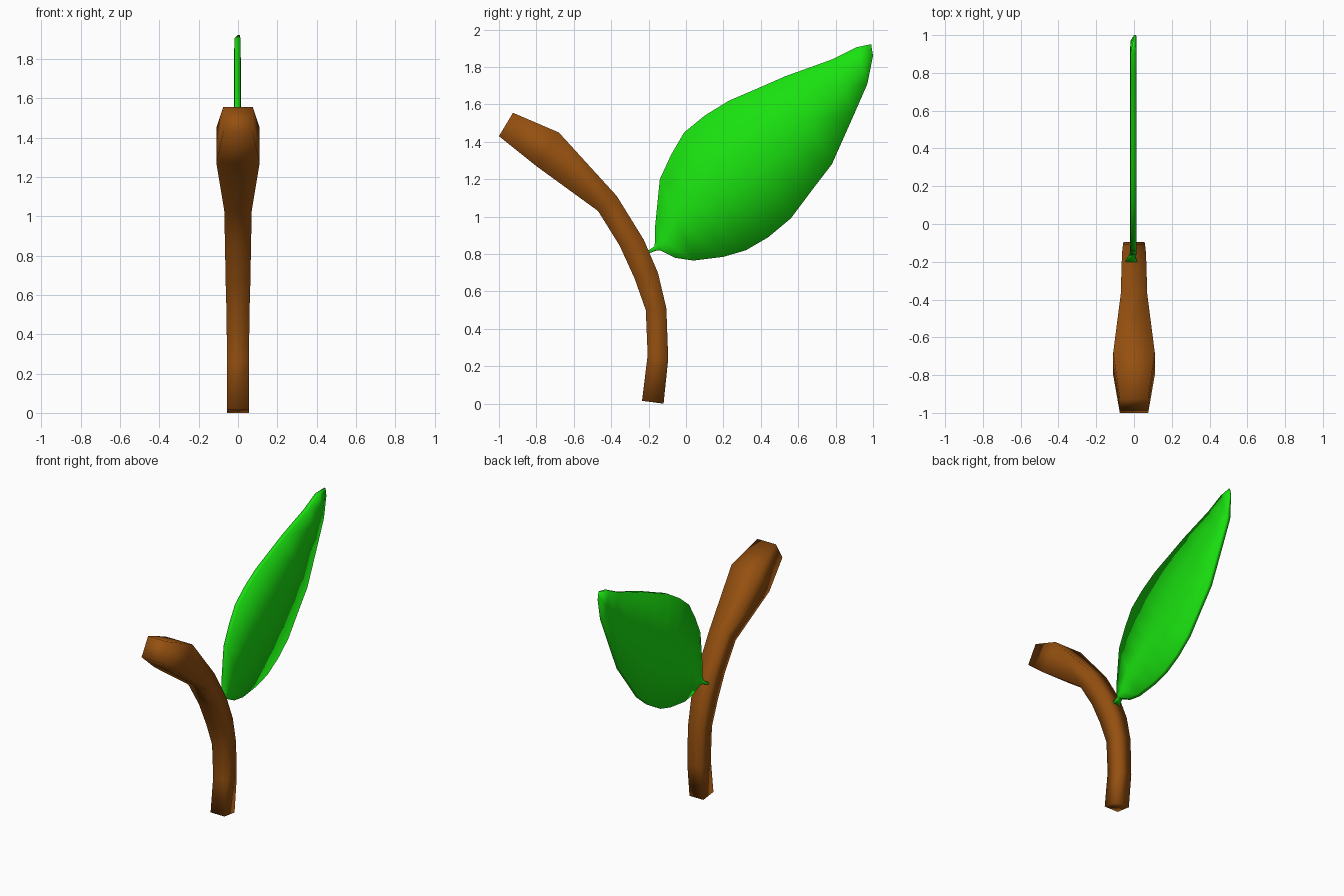
import bpy
import bmesh
from mathutils import Vector

if "Cube" in bpy.data.objects:
    bpy.data.objects.remove(bpy.data.objects["Cube"])


def material(name, rgb):
    mat = bpy.data.materials.new(name)
    mat.diffuse_color = (*rgb, 1)
    mat.use_nodes = True
    mat.node_tree.nodes["Principled BSDF"].inputs["Base Color"].default_value = mat.diffuse_color
    return mat


def loft(name, stations, mat, mid_bulge=None):
    """Skin box sections; each station is (y1, z1, y2, z2, x_min, x_max)."""
    bm = bmesh.new()
    rings = []
    for y1, z1, y2, z2, x0, x1 in stations:
        a, b = (y1, z1), (y2, z2)
        pts = [(x0, *a), (x1, *a), (x1, *b), (x0, *b)]
        if mid_bulge is not None:
            m = ((y1 + y2) / 2, (z1 + z2) / 2)
            pts.insert(2, (x1 + mid_bulge, *m))
            pts.append((x0 - mid_bulge, *m))
        rings.append([bm.verts.new(Vector(p)) for p in pts])
    n = len(rings[0])
    for r, s in zip(rings, rings[1:]):
        for i in range(n):
            j = (i + 1) % n
            bm.faces.new((r[i], r[j], s[j], s[i]))
    bm.faces.new(rings[0])
    bm.faces.new(rings[-1])
    bmesh.ops.recalc_face_normals(bm, faces=bm.faces)
    for f in bm.faces:
        f.smooth = True
    mesh = bpy.data.meshes.new(name)
    bm.to_mesh(mesh)
    bm.free()
    mesh.materials.append(mat)
    obj = bpy.data.objects.new(name, mesh)
    bpy.context.collection.objects.link(obj)
    return obj


# Curved four-sided stem, swelling towards the cut end
stem = [
    (-0.235, 0.015, -0.12, 0.0, 0.056),
    (-0.205, 0.26, -0.095, 0.24, 0.056),
    (-0.215, 0.50, -0.105, 0.51, 0.058),
    (-0.275, 0.67, -0.15, 0.70, 0.063),
    (-0.355, 0.845, -0.225, 0.875, 0.066),
    (-0.47, 1.03, -0.37, 1.11, 0.070),
    (-0.80, 1.27, -0.68, 1.45, 0.110),
    (-1.0, 1.43, -0.925, 1.555, 0.075),
]
loft("stem", [(*s[:4], -s[4], s[4]) for s in stem],
     material("bark", (0.30, 0.08, 0.005)))

# Thin leaf: upper edge and lower edge pairs from stalk to tip
outline = [
    (-0.165, 0.87, -0.14, 0.82),
    (-0.165, 0.95, -0.06, 0.78),
    (-0.14, 1.20, 0.04, 0.765),
    (-0.08, 1.33, 0.20, 0.785),
    (-0.01, 1.45, 0.32, 0.82),
    (0.10, 1.54, 0.44, 0.89),
    (0.23, 1.62, 0.56, 0.99),
    (0.37, 1.68, 0.68, 1.15),
    (0.53, 1.75, 0.78, 1.28),
    (0.78, 1.84, 0.90, 1.55),
    (0.91, 1.905, 0.97, 1.71),
]
leaf = [(-0.20, 0.82, -0.195, 0.805, -0.045, 0.015),
        (-0.17, 0.84, -0.16, 0.818, -0.025, 0.005)]
leaf += [(*p, -0.018, 0.012) for p in outline]
leaf.append((0.99, 1.922, 1.0, 1.86, 0.0, 0.010))
loft("leaf", leaf, material("leaf_green", (0.01, 0.75, 0.005)), mid_bulge=0.002)
